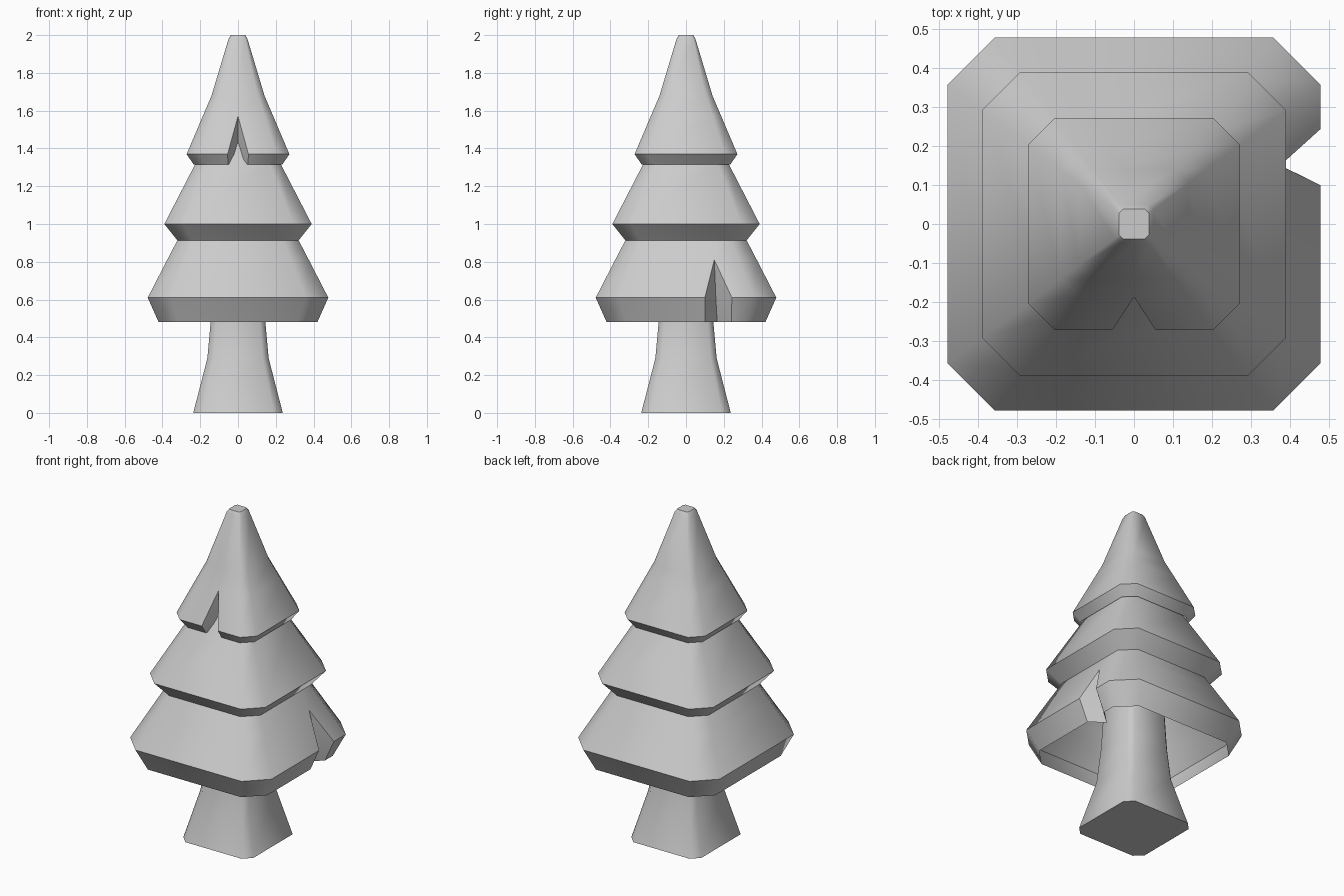
import bpy, bmesh
from math import radians, pi
from mathutils import Matrix

if "Cube" in bpy.data.objects:
    bpy.data.objects.remove(bpy.data.objects["Cube"])


def ring_points(h, notch=None, ratio=0.25):
    """Chamfered square of half width h; notch = (y0, crease_x, crease_y, y1) on the +x side."""
    f = h * (1 - ratio)
    pts = [(h, -f)]
    if notch:
        y0, cx, cy, y1 = notch
        pts += [(h, y0), (cx, cy), (h, y1)]
    return pts + [(h, f), (f, h), (-f, h), (-h, f), (-h, -f), (-f, -h), (f, -h)]


def make_shell(name, rings, ratio=0.25, cap_top=False, cap_bottom=False, turn=0.0):
    """Skin a stack of rings (z, half width, notch)."""
    bm = bmesh.new()
    loops = [[bm.verts.new((x, y, z)) for x, y in ring_points(h, n, ratio)]
             for z, h, n in rings]
    for a, b in zip(loops, loops[1:]):
        for i in range(len(a)):
            j = (i + 1) % len(a)
            bm.faces.new((a[i], a[j], b[j], b[i]))
    if cap_top:
        bm.faces.new(loops[-1])
    if cap_bottom:
        bm.faces.new(loops[0][::-1])
    # closes the notch at its tip, where the three notch points coincide
    bmesh.ops.remove_doubles(bm, verts=bm.verts[:], dist=0.0005)
    bmesh.ops.rotate(bm, verts=bm.verts[:], cent=(0, 0, 0),
                     matrix=Matrix.Rotation(turn, 3, 'Z'))
    me = bpy.data.meshes.new(name)
    bm.to_mesh(me)
    bm.free()
    ob = bpy.data.objects.new(name, me)
    bpy.context.collection.objects.link(ob)
    bpy.ops.object.select_all(action='DESELECT')
    ob.select_set(True)
    bpy.context.view_layer.objects.active = ob
    bpy.ops.object.shade_smooth_by_angle(angle=radians(48))
    return ob


def tip(h, y):
    return (y, h, y, y)


# Flared trunk running up inside the hollow foliage
make_shell("trunk", [(0, 0.237, None), (0.29, 0.162, None), (0.5, 0.143, None),
                     (0.98, 0.12, None)], ratio=0.2, cap_top=True, cap_bottom=True)

# Lowest foliage tier, open below, notched on the right side
make_shell("lower_foliage", [
    (0.48, 0.42, (0.10, 0.335, 0.165, 0.24)),
    (0.61, 0.478, (0.10, 0.36, 0.158, 0.243)),
    (0.81, 0.375, tip(0.375, 0.15)),
    (0.91, 0.323, tip(0.323, 0.15)),
    (1.02, 0.266, tip(0.266, 0.15))])

# Middle foliage tier
make_shell("middle_foliage", [(0.91, 0.318, None), (1.0, 0.39, None),
                              (1.32, 0.225, None), (1.45, 0.16, None)])

# Top foliage tier with blunt tip, notched on the front
make_shell("top_foliage", [
    (1.315, 0.235, (-0.053, 0.15, 0, 0.053)),
    (1.37, 0.272, (-0.055, 0.157, 0, 0.055)),
    (1.57, 0.187, tip(0.187, 0)),
    (1.68, 0.14, tip(0.14, 0)),
    (1.98, 0.05, tip(0.05, 0)),
    (2.0, 0.038, tip(0.038, 0))], cap_top=True, turn=-pi / 2)
